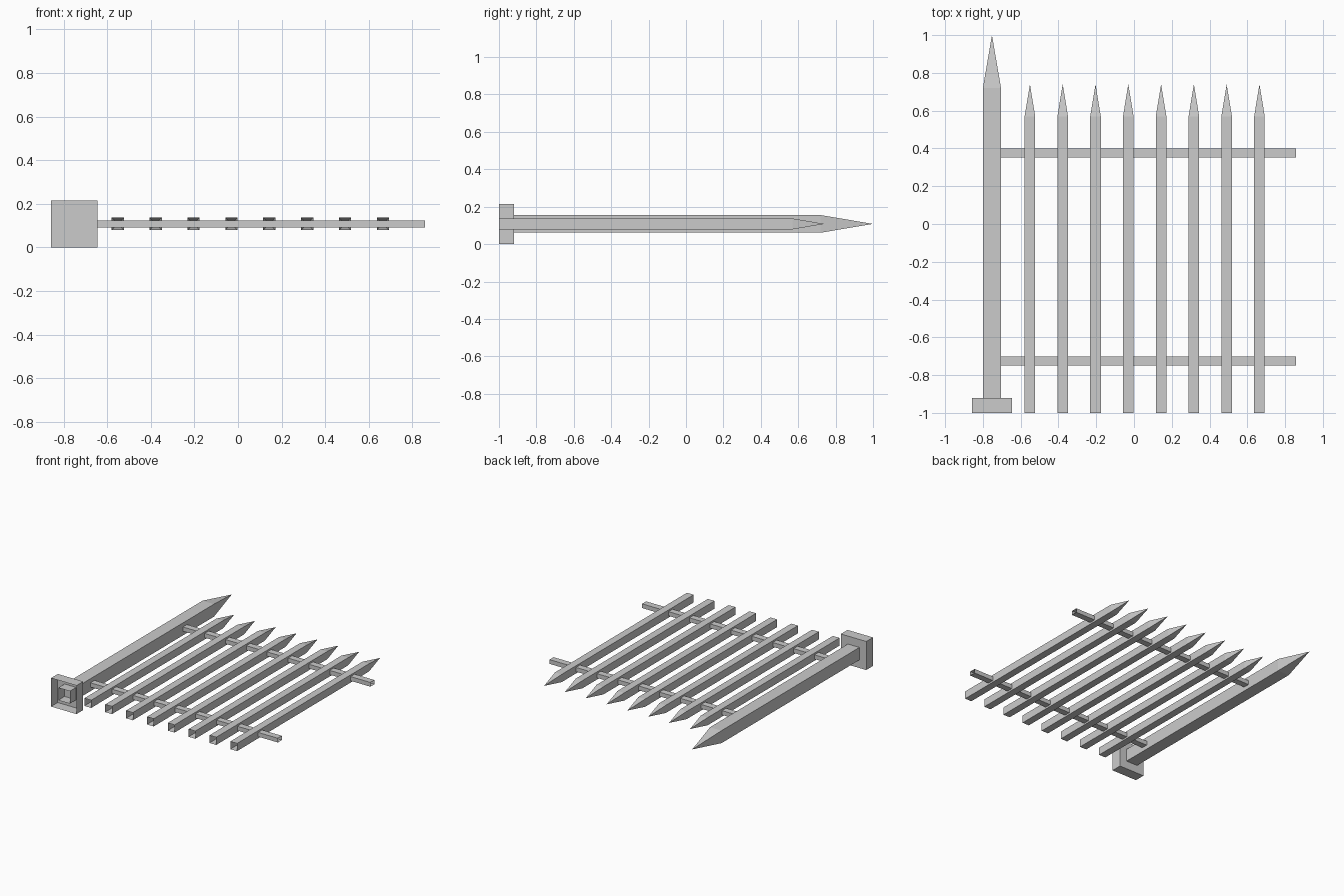
import bpy
import bmesh
from mathutils import Vector

cube = bpy.data.objects.get("Cube")
if cube:
    bpy.data.objects.remove(cube, do_unlink=True)

grey = bpy.data.materials.new("plain grey")
grey.use_nodes = True
colour = (0.6, 0.6, 0.6, 1)
grey.diffuse_color = colour
grey.node_tree.nodes["Principled BSDF"].inputs["Base Color"].default_value = colour

MID_Z = 0.108


def finish(name, bm):
    bmesh.ops.recalc_face_normals(bm, faces=bm.faces)
    mesh = bpy.data.meshes.new(name)
    bm.to_mesh(mesh)
    bm.free()
    mesh.materials.append(grey)
    obj = bpy.data.objects.new(name, mesh)
    bpy.context.collection.objects.link(obj)
    return obj


def open_box(name, low, high, open_sides):
    """Thin-walled box without the faces that look along open_sides."""
    low, high = Vector(low), Vector(high)
    bm = bmesh.new()
    bmesh.ops.create_cube(bm, size=1)
    bmesh.ops.scale(bm, vec=high - low, verts=bm.verts)
    bmesh.ops.translate(bm, vec=(low + high) / 2, verts=bm.verts)
    bm.normal_update()
    gone = [f for f in bm.faces
            if any(f.normal.dot(Vector(s)) > 0.9 for s in open_sides)]
    bmesh.ops.delete(bm, geom=gone, context='FACES')
    return finish(name, bm)


def spike(name, x, half_x, half_z, start, shoulder, tip):
    """Square tube lying along y, open at the front, pointed at the back."""
    bm = bmesh.new()
    corners = [(-1, -1), (1, -1), (1, 1), (-1, 1)]
    front, back = [
        [bm.verts.new((x + i * half_x, y, MID_Z + k * half_z)) for i, k in corners]
        for y in (start, shoulder)]
    point = bm.verts.new((x, tip, MID_Z))
    for a in range(4):
        b = (a + 1) % 4
        bm.faces.new((front[a], front[b], back[b], back[a]))
        bm.faces.new((back[a], back[b], point))
    return finish(name, bm)


# Gate post and its hollow foot
spike("post", -0.752, 0.048, 0.047, -0.995, 0.72, 1.0)
open_box("post_foot", (-0.857, -1, 0), (-0.645, -0.92, 0.215), [(0, -1, 0)])

# Pickets
for n in range(8):
    spike(f"picket_{n + 1}", -0.551 + n * 0.1736, 0.028, 0.029, -1, 0.57, 0.74)

# Cross rails, open at both ends
for name, y in (("lower_rail", -0.725), ("upper_rail", 0.375)):
    open_box(name, (-0.704, y - 0.024, 0.092), (0.857, y + 0.024, 0.124),
             [(1, 0, 0), (-1, 0, 0)])
